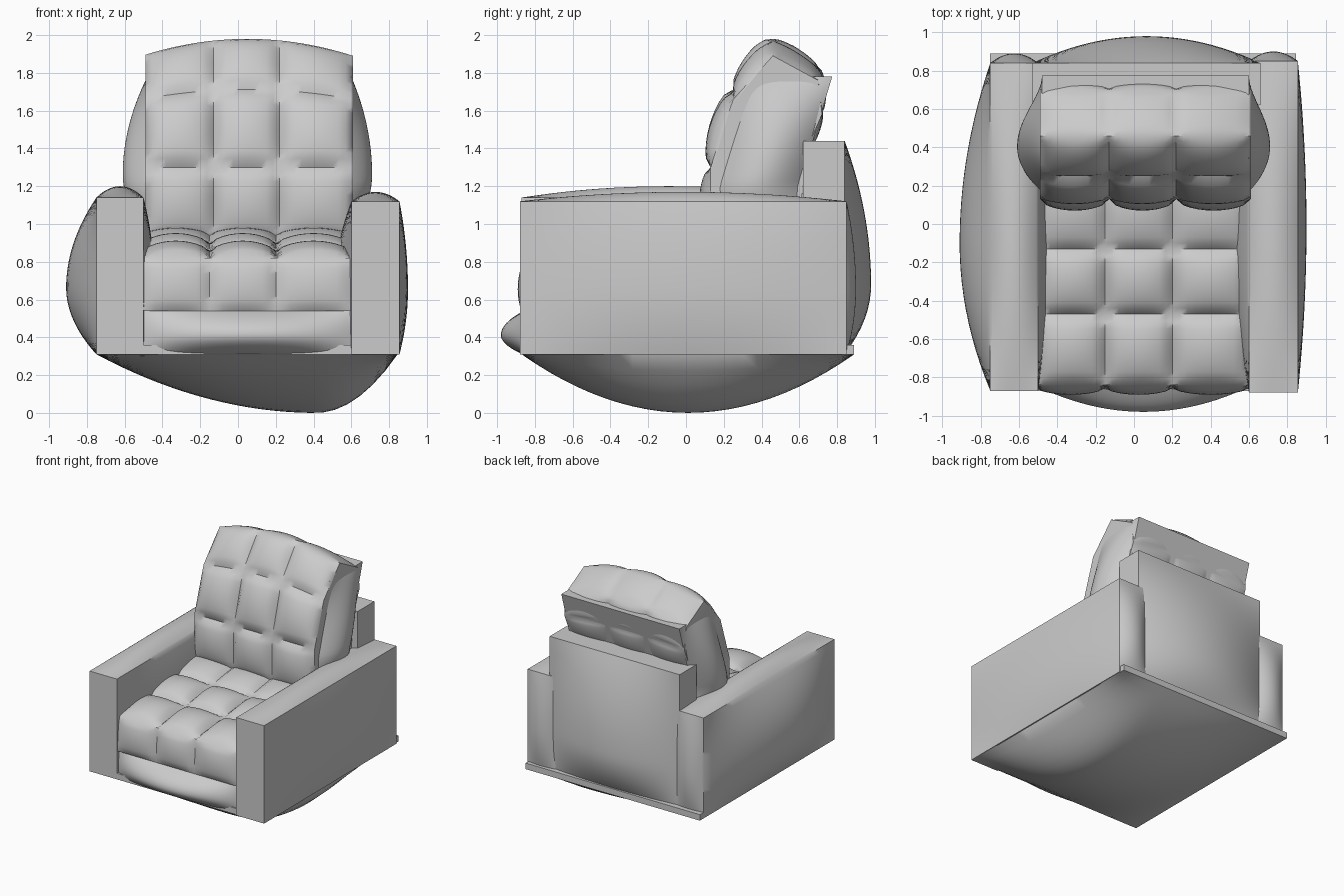
import bpy, bmesh
from math import sin, pi, radians
from mathutils import Vector

if "Cube" in bpy.data.objects:
    bpy.data.objects.remove(bpy.data.objects["Cube"])


def finish(name, bm, angle=40):
    bmesh.ops.recalc_face_normals(bm, faces=bm.faces)
    me = bpy.data.meshes.new(name)
    bm.to_mesh(me)
    bm.free()
    ob = bpy.data.objects.new(name, me)
    bpy.context.collection.objects.link(ob)
    bpy.ops.object.select_all(action='DESELECT')
    ob.select_set(True)
    bpy.context.view_layer.objects.active = ob
    bpy.ops.object.shade_smooth_by_angle(angle=radians(angle))
    return ob


def dome(u, peak):
    g = (u - peak) / ((1 + peak) if u < peak else (1 - peak))
    return max(0.0, 1 - g * g)


def puffy(name, lo, hi, bulge, peak=(0, 0, 0), warp=None, cuts=23):
    """Box whose sides swell; bulge maps '-x', '+z' etc. to an amount."""
    bm = bmesh.new()
    bmesh.ops.create_cube(bm, size=2)
    bmesh.ops.subdivide_edges(bm, edges=bm.edges[:], cuts=cuts, use_grid_fill=True)
    lo, hi = Vector(lo), Vector(hi)
    for v in bm.verts:
        c = v.co.copy()
        p = Vector([lo[i] + (hi[i] - lo[i]) * (c[i] + 1) / 2 for i in range(3)])
        for i in range(3):
            if abs(c[i]) > 0.999:
                sign = 1 if c[i] > 0 else -1
                amount = bulge.get(('+' if sign > 0 else '-') + 'xyz'[i], 0)
                a, b = [k for k in range(3) if k != i]
                p[i] += sign * amount * dome(c[a], peak[a]) * dome(c[b], peak[b])
        v.co = warp(p) if warp else p
    return finish(name, bm)


def tufted(name, profile, bulges, seams, warp=None, n=10):
    """Closed side profile (y, z) swept along x, with a pillow in every cell."""
    bm = bmesh.new()
    xs = [(a + (b - a) * i / n, i / n) for a, b in zip(seams, seams[1:]) for i in range(n)]
    xs.append((seams[-1], 0))
    cols = []
    for x, u in xs:
        ring = []
        for k, (y0, z0) in enumerate(profile):
            y1, z1 = profile[(k + 1) % len(profile)]
            normal = Vector((0, -(z1 - z0), y1 - y0)).normalized()
            for j in range(n):
                t = j / n
                puff = bulges[k] * max(0, sin(pi * u) * sin(pi * t)) ** 0.5
                p = Vector((x, y0 + (y1 - y0) * t, z0 + (z1 - z0) * t)) + normal * puff
                ring.append(bm.verts.new(warp(p) if warp else p))
        cols.append(ring)
    m = len(cols[0])
    for a, b in zip(cols, cols[1:]):
        for j in range(m):
            bm.faces.new((a[j], a[(j + 1) % m], b[(j + 1) % m], b[j]))
    bm.faces.new(cols[0])
    bm.faces.new(cols[-1][::-1])
    return finish(name, bm, 50)


# Arms: flat fronts, swollen outer sides
puffy("left_arm", (-0.75, -0.87, 0.31), (-0.5, 0.84, 1.14),
      {'-x': 0.16, '+x': 0.06, '+z': 0.06, '+y': 0.05}, (0, -0.1, -0.15))
puffy("right_arm", (0.6, -0.88, 0.31), (0.855, 0.85, 1.12),
      {'+x': 0.045, '-x': 0.09, '+z': 0.05, '+y': 0.05}, (0, 0, -0.15))

# Sagging underside, deepest towards the right
puffy("underside", (-0.75, -0.87, 0.31), (0.845, 0.89, 0.36), {'-z': 0.31}, (0.46, 0, 0))

# Base between the arms with a bulging front rail
puffy("base", (-0.52, -0.84, 0.3), (0.62, 0.8, 0.55), {'-y': 0.14}, (0, 0, -0.1))

# Outer back panel, rising above the arms
puffy("back_panel", (-0.53, 0.62, 0.31), (0.66, 0.84, 1.44), {'+y': 0.14}, (0, 0, -0.35))

# Seat: tufted top rows and front row
tufted("seat", [(-0.86, 0.54), (-0.84, 0.82), (-0.47, 0.86), (-0.13, 0.9), (0.2, 0.95), (0.2, 0.5)],
       [0.04, 0.07, 0.07, 0.05, 0, 0], [-0.51, -0.15, 0.2, 0.6])


# Backrest: three tufted rows in front, arched crest, padded rear
def arch(p):
    lift = min(1, max(0, (p.z - 1.4) / 0.45))
    p.z += 0.09 * lift * (1 - ((p.x - 0.05) / 0.56) ** 2)
    return p


tufted("backrest", [(0.13, 0.93), (0.13, 1.3), (0.25, 1.66), (0.46, 1.89), (0.7, 1.76),
                    (0.72, 1.58), (0.63, 1.38), (0.6, 0.93)],
       [0.06, 0.07, 0.05, 0.02, 0.03, 0.03, 0, 0], [-0.49, -0.13, 0.22, 0.61], arch)


# Side padding that flares out below the backrest
def lean(p):
    p.y += 0.3 * max(0, p.z - 1.2)
    return p


puffy("back_side_padding", (-0.48, 0.17, 0.95), (0.6, 0.6, 1.78),
      {'-x': 0.13, '+x': 0.11}, (0, 0, -0.25), lean)
